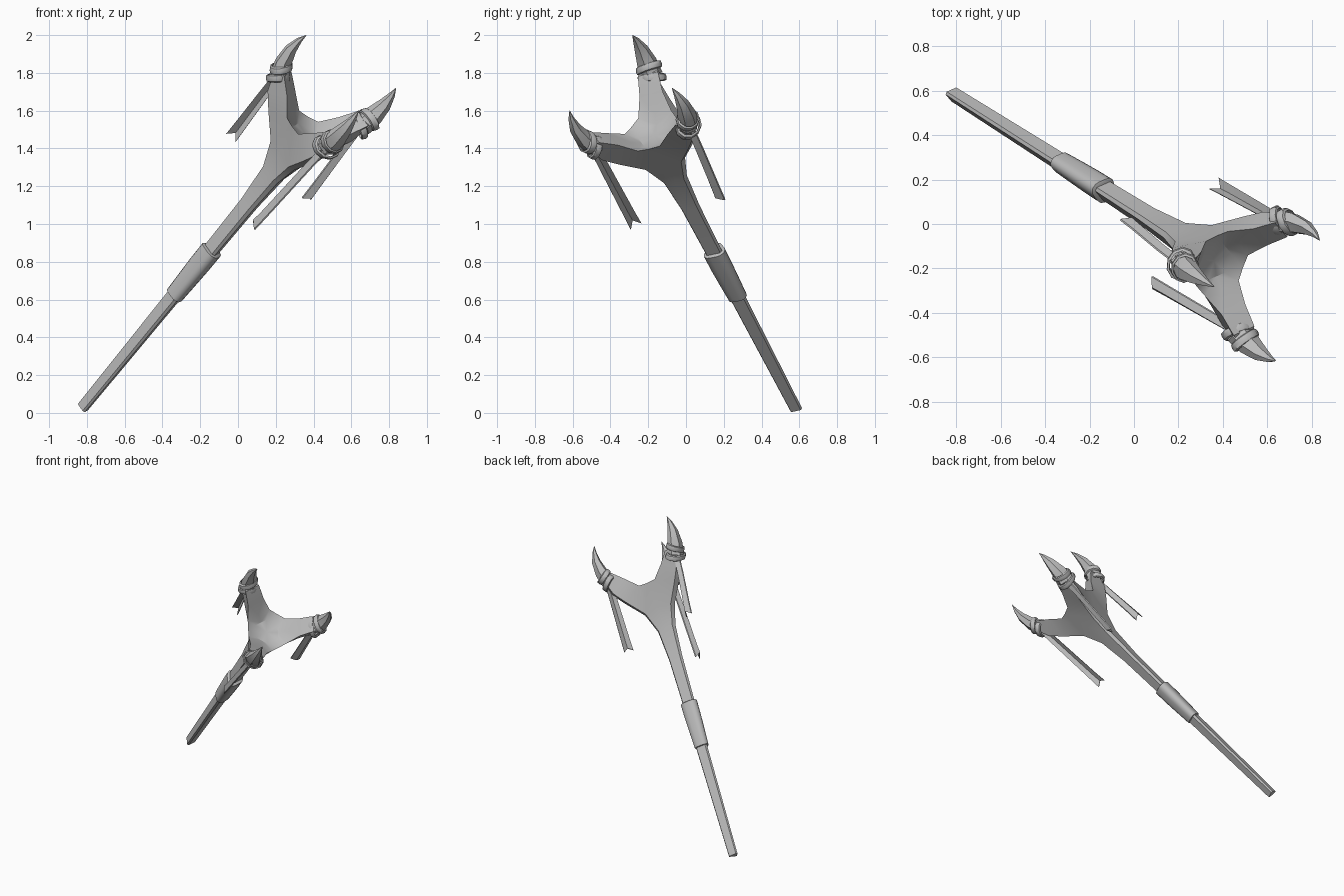
import bpy
import bmesh
from math import sin, cos, pi, radians
from mathutils import Vector, Matrix

old = bpy.data.objects.get("Cube")
if old:
    bpy.data.objects.remove(old, do_unlink=True)

# One grey for everything
grey = bpy.data.materials.new("plain grey")
grey.use_nodes = True
grey.diffuse_color = (0.5, 0.5, 0.5, 1)
grey.node_tree.nodes["Principled BSDF"].inputs["Base Color"].default_value = (0.5, 0.5, 0.5, 1)

# Staff frame: local z runs up the shaft, local x points to the first prong
axis = Vector((0.589, -0.374, 0.719)).normalized()
out = Vector((-0.73, 0.118, 0.671))
out = (out - axis * out.dot(axis)).normalized()
side = axis.cross(out)
FRAME = Matrix.Translation((-0.82, 0.585, 0.025)) @ Matrix((out, side, axis)).transposed().to_4x4()


def turn(k):
    return Matrix.Rotation(radians(120 * k), 4, 'Z')


def finish(name, bm, angle):
    bmesh.ops.remove_doubles(bm, verts=bm.verts[:], dist=0.0004)
    bmesh.ops.recalc_face_normals(bm, faces=bm.faces[:])
    bm.transform(FRAME)
    mesh = bpy.data.meshes.new(name)
    bm.to_mesh(mesh)
    bm.free()
    mesh.materials.append(grey)
    obj = bpy.data.objects.new(name, mesh)
    bpy.context.scene.collection.objects.link(obj)
    bpy.ops.object.select_all(action='DESELECT')
    obj.select_set(True)
    bpy.context.view_layer.objects.active = obj
    bpy.ops.object.shade_smooth_by_angle(angle=radians(angle))


def loft(bm, rings, closed=False):
    """Skin a list of equal rings; cap the ends unless they join up."""
    rows = [[bm.verts.new(p) for p in ring] for ring in rings]
    n = len(rows[0])
    pairs = list(zip(rows, rows[1:]))
    if closed:
        pairs.append((rows[-1], rows[0]))
    else:
        bm.faces.new(rows[0])
        bm.faces.new(rows[-1])
    for a, b in pairs:
        for i in range(n):
            j = (i + 1) % n
            bm.faces.new((a[i], a[j], b[j], b[i]))


# Shaft, hub and prongs: one half wedge, mirrored and turned three times
# Ridge stations: height, radius, half width
shaft = [(0, .035, .007), (.9, .045, .009), (1.2, .049, .009), (1.5, .054, .011), (1.72, .073, .014)]
ridge = shaft + [(1.86, .128, .018), (1.98, .24, .02), (2.06, .308, .022), (2.2, .36, .022)]
bowl = [(2.015, .08, .046), (2.05, .127, .095), (2.13, .205, .066), (2.2, .285, .058)]

bm = bmesh.new()
for k in range(3):
    for sign in (1, -1):
        def face(*pts):
            flip = [turn(k) @ Vector((p[0], sign * p[1], p[2])) for p in pts]
            bm.faces.new([bm.verts.new(p) for p in flip])

        def valley(r, t):
            return (r * cos(pi / 3), r * sin(pi / 3), t)

        O = [(r, w, t) for t, r, w in ridge]
        OC = [(r, 0, t) for t, r, w in ridge]
        I = [(r, w, t) for t, r, w in bowl]
        IC = [(r, 0, t) for t, r, w in bowl]
        M = [valley(r * cos(pi / 3) + w * sin(pi / 3), t) for t, r, w in shaft]
        M.append(valley(.088, 1.87))
        V = valley(.146, 2.046)
        H = valley(.08, bowl[0][0])
        hub = (0, 0, 2.01)
        for i in range(len(O) - 1):
            face(OC[i], OC[i + 1], O[i + 1], O[i])
        for i in range(len(M) - 1):
            face(O[i], O[i + 1], M[i + 1], M[i])
        face(O[5], V, M[5])
        face(O[5], I[1], V)
        face(O[5], O[6], I[1])
        for i in (1, 2):
            face(O[i + 5], O[i + 6], I[i + 1], I[i])
        for i in range(3):
            face(IC[i], I[i], I[i + 1], IC[i + 1])
        face(I[0], H, V, I[1])
        face(hub, IC[0], I[0])
        face(hub, I[0], H)
        face(OC[-1], O[-1], I[-1], IC[-1])
        face((0, 0, 0), OC[0], O[0])
        face((0, 0, 0), O[0], M[0])
finish("shaft_and_prongs", bm, 32)

# Grip sleeve: rounded triangular section
bm = bmesh.new()
rings = []
for t, r in ((.825, .038), (.827, .049), (.93, .053), (1.05, .057), (1.16, .058), (1.165, .046)):
    ring = []
    for i in range(18):
        a = 2 * pi * i / 18
        rr = r * (1 + .12 * cos(3 * a))
        ring.append((rr * cos(a), rr * sin(a), t))
    rings.append(ring)
loft(bm, rings)
finish("grip", bm, 40)


def section(centre, lean, half_out, half_side, n):
    """Oval ring whose normal leans outward from the shaft axis."""
    x, z = Vector((cos(lean), 0, -sin(lean))), Vector((sin(lean), 0, cos(lean)))
    c = Vector((centre[0], 0, centre[1]))
    ring = []
    for i in range(n):
        a = 2 * pi * i / n
        ring.append(c + x * half_out * cos(a) + Vector((0, half_side * sin(a), 0)))
    return ring, z


horn_path = [((.318, 2.165), .7, .056, .064), ((.345, 2.24), .4, .046, .055),
             ((.357, 2.32), .1, .032, .038), ((.352, 2.39), -.1, .015, .018),
             ((.340, 2.437), -.2, .001, .001)]
ribbon_ends = {"first": 1.70, "second": 1.54, "third": 1.64}

for k, (word, low) in enumerate(ribbon_ends.items()):
    # Curved pointed horn
    bm = bmesh.new()
    loft(bm, [section(c, a, ho, hs, 6)[0] for c, a, ho, hs in horn_path])
    bm.transform(turn(k))
    finish(word + "_horn", bm, 35)

    # Two bindings wound at opposing tilts
    bm = bmesh.new()
    for centre, tilt, size in (((.312, 2.148), .13, 1.0), ((.334, 2.202), -.13, .94)):
        profile = ((.84, -.021), (1, -.016), (1.05, 0), (1, .016), (.84, .021))
        layers = []
        for scale, lift in profile:
            ring, z = section(centre, .75, .063 * size * scale, .074 * size * scale, 10)
            layers.append([p + z * (lift + tilt * p.y) for p in ring])
        loft(bm, layers, closed=True)
    bm.transform(turn(k))
    finish(word + "_binding", bm, 40)

    # Folded hanging ribbon with a notched end
    bm = bmesh.new()
    rings = []
    for r, s, t, w, notch in ((.318, -.01, 2.16, .024, 0), (.315, -.02, 2.0, .027, 0),
                              (.31, -.04, low + .09, .031, 0), (.308, -.046, low, .033, .03)):
        ridge_line = ((-w, .012, 0), (0, -.012, notch), (w, .012, 0))
        front = [(r + x, s + y, t + z) for x, y, z in ridge_line]
        back = [(r + x, s + y + .008, t + z) for x, y, z in reversed(ridge_line)]
        rings.append(front + back)
    loft(bm, rings)
    bm.transform(turn(k))
    finish(word + "_ribbon", bm, 25)
